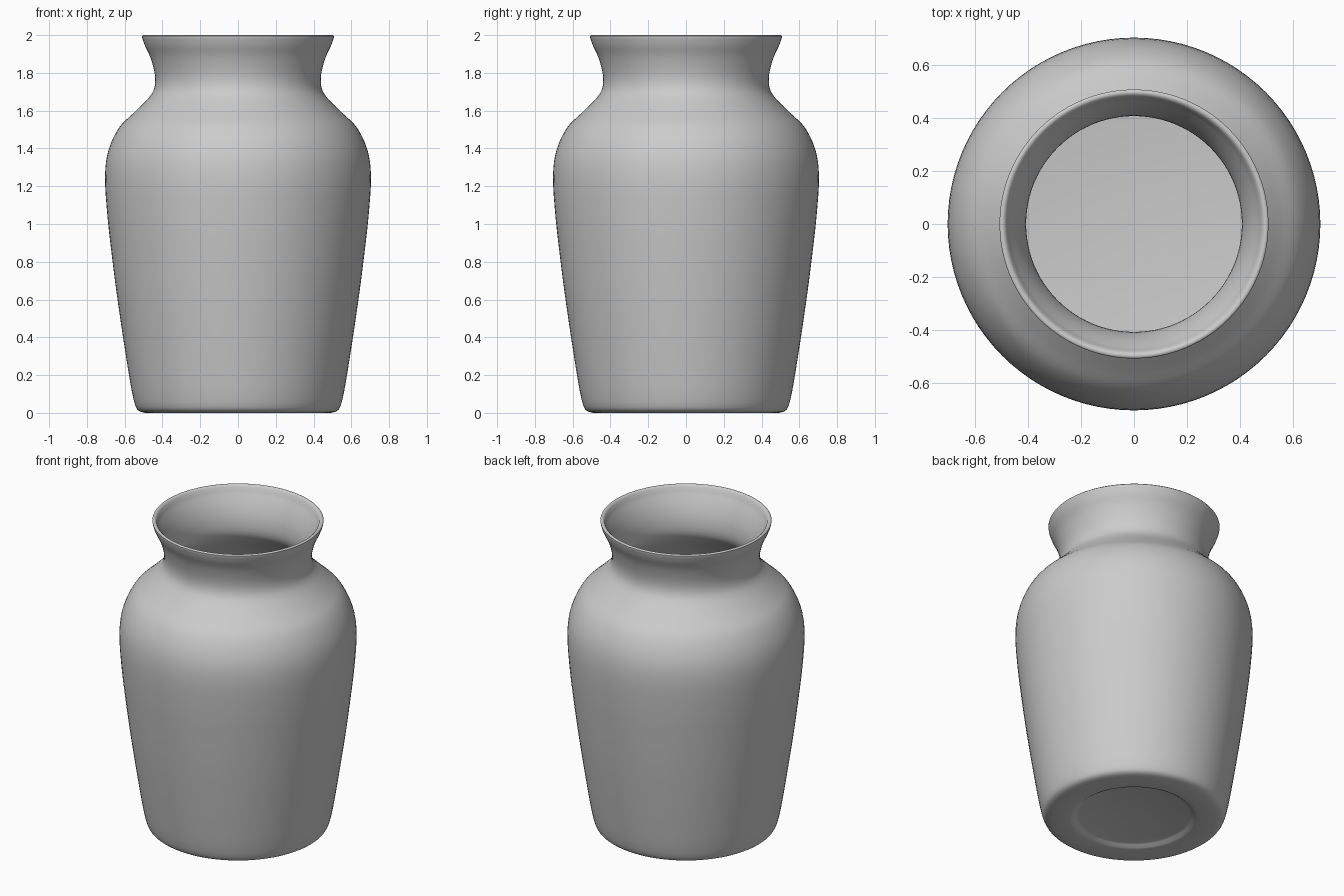
import bpy, bmesh, math
from mathutils import Vector

if "Cube" in bpy.data.objects:
    bpy.data.objects.remove(bpy.data.objects["Cube"])


def smooth_path(points, steps=4):
    """Catmull-Rom curve through (radius, height) points."""
    p = [Vector(q) for q in points]
    p = [p[0]] + p + [p[-1]]
    out = []
    for a, b, c, d in zip(p, p[1:], p[2:], p[3:]):
        for i in range(steps):
            t = i / steps
            out.append(0.5 * (2 * b + (c - a) * t + (2 * a - 5 * b + 4 * c - d) * t**2
                              + (3 * b - a - 3 * c + d) * t**3))
    return out + [p[-1]]


def lathe(name, profile, sides=96):
    """Revolve a profile that starts and ends on the z axis."""
    bm = bmesh.new()
    rings = []
    for r, z in profile:
        if r < 1e-6:
            rings.append([bm.verts.new((0, 0, z))] * sides)
        else:
            rings.append([bm.verts.new((r * math.cos(2 * math.pi * i / sides),
                                        r * math.sin(2 * math.pi * i / sides), z))
                          for i in range(sides)])
    for lo, hi in zip(rings, rings[1:]):
        for i in range(sides):
            j = (i + 1) % sides
            bm.faces.new(dict.fromkeys((lo[i], lo[j], hi[j], hi[i])))
    bmesh.ops.recalc_face_normals(bm, faces=bm.faces)
    mesh = bpy.data.meshes.new(name)
    bm.to_mesh(mesh)
    bm.free()
    obj = bpy.data.objects.new(name, mesh)
    bpy.context.collection.objects.link(obj)
    bpy.context.view_layer.objects.active = obj
    obj.select_set(True)
    bpy.ops.object.shade_smooth_by_angle(angle=math.radians(40))
    return obj


# Recessed underside and foot ring
underside = [(0, 0.02), (0.33, 0.02), (0.345, 0.015), (0.36, 0.004), (0.38, 0)]
# Outer wall from foot to lip
outer = smooth_path([(0.49, 0), (0.52, 0.008), (0.54, 0.03), (0.557, 0.09), (0.577, 0.2),
                     (0.61, 0.41), (0.642, 0.63), (0.67, 0.85), (0.692, 1.05), (0.704, 1.25),
                     (0.686, 1.39), (0.63, 1.51), (0.55, 1.59), (0.475, 1.665), (0.443, 1.72),
                     (0.44, 1.79), (0.463, 1.88), (0.493, 1.945), (0.507, 1.985)])
# Rounded lip
lip = smooth_path([(0.508, 1.995), (0.503, 2.0), (0.492, 2.0), (0.482, 1.99)], 2)
# Inner wall from lip down to floor
inner = smooth_path([(0.474, 1.965), (0.435, 1.885), (0.411, 1.80), (0.412, 1.715),
                     (0.45, 1.65), (0.53, 1.57), (0.607, 1.49), (0.656, 1.38), (0.674, 1.25),
                     (0.662, 1.05), (0.64, 0.85), (0.612, 0.63), (0.58, 0.41), (0.547, 0.2),
                     (0.528, 0.1), (0.51, 0.062), (0.47, 0.05)])

lathe("vase_body", [tuple(q) for q in underside + outer + lip + inner] + [(0, 0.05)])
